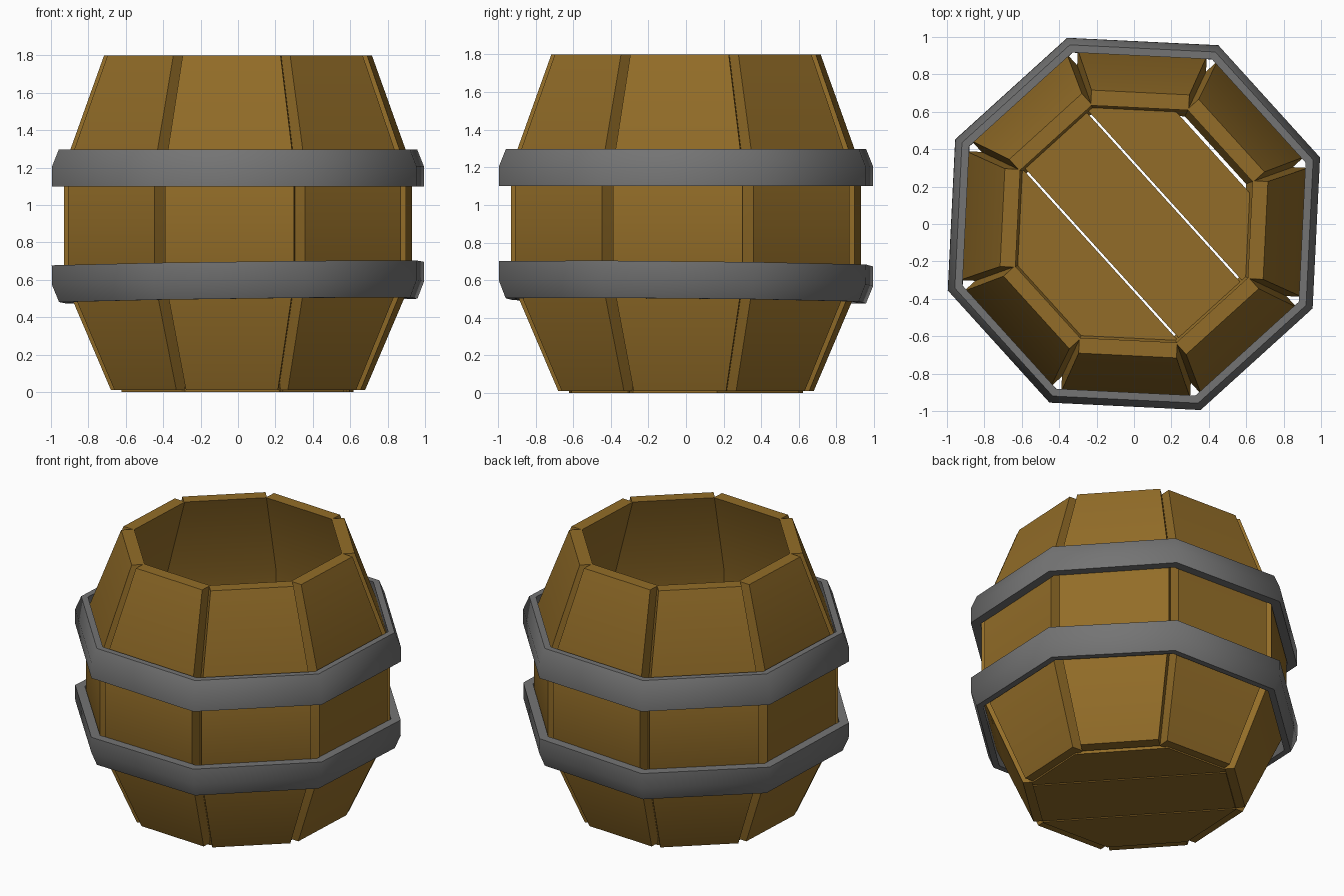
import bpy, bmesh
from math import radians, cos, sin, pi
from mathutils import Vector, Matrix

cube = bpy.data.objects.get("Cube")
if cube:
    bpy.data.objects.remove(cube, do_unlink=True)

TURN = radians(-2.8)      # slight twist of the whole barrel
STEP = pi / 4


def material(name, color):
    m = bpy.data.materials.new(name)
    m.use_nodes = True
    m.diffuse_color = color
    bsdf = m.node_tree.nodes["Principled BSDF"]
    bsdf.inputs["Base Color"].default_value = color
    bsdf.inputs["Roughness"].default_value = 0.8
    return m


wood = material("brown wood", (0.29, 0.152, 0.021, 1))
iron = material("grey iron", (0.175, 0.175, 0.175, 1))


def finish(name, bm, mat, smooth=None):
    bmesh.ops.recalc_face_normals(bm, faces=bm.faces)
    me = bpy.data.meshes.new(name)
    bm.to_mesh(me)
    bm.free()
    me.materials.append(mat)
    ob = bpy.data.objects.new(name, me)
    bpy.context.collection.objects.link(ob)
    if smooth:
        bpy.ops.object.select_all(action="DESELECT")
        ob.select_set(True)
        bpy.context.view_layer.objects.active = ob
        bpy.ops.object.shade_smooth_by_angle(angle=radians(smooth))
    return ob


def skin(bm, loops, closed):
    """Bridge matching vertex loops with quads."""
    n = len(loops)
    for i in range(n if closed else n - 1):
        a, b = loops[i], loops[(i + 1) % n]
        for j in range(len(a)):
            k = (j + 1) % len(a)
            bm.faces.new((a[j], a[k], b[k], b[j]))
    if not closed:
        bm.faces.new(loops[0])
        bm.faces.new(loops[-1])


# Staves: height, outer distance, inner distance, half width
STAVE = [(0.01, 0.668, 0.588, 0.246), (0.6, 0.915, 0.833, 0.345),
         (1.2, 0.915, 0.833, 0.345), (1.8, 0.704, 0.622, 0.262)]
for i in range(8):
    bm = bmesh.new()
    rows = [[bm.verts.new(p) for p in
             ((ro, -h, z), (ro, h, z), (ri, h, z), (ri, -h, z))]
            for z, ro, ri, h in STAVE]
    skin(bm, rows, False)
    bm.transform(Matrix.Rotation(TURN + i * STEP, 4, "Z"))
    finish(f"stave_{i + 1}", bm, wood, 30)

# Floor planks cut from one octagon
R_FLOOR = 0.61 / cos(STEP / 2)
DIAG = STEP + TURN
across = Vector((cos(DIAG), sin(DIAG), 0))
for i, (low, high) in enumerate([(-0.7, -0.244), (-0.232, 0.213), (0.225, 0.57)]):
    bm = bmesh.new()
    ring = [TURN + (k + 0.5) * STEP for k in range(8)]
    bm.faces.new([bm.verts.new((R_FLOOR * cos(a), R_FLOOR * sin(a), 0)) for a in ring])
    for dist, side in ((low, -1), (high, 1)):
        bmesh.ops.bisect_plane(bm, geom=bm.verts[:] + bm.edges[:] + bm.faces[:],
                               plane_co=across * dist, plane_no=across * side,
                               clear_outer=True)
    ext = bmesh.ops.extrude_face_region(bm, geom=bm.faces[:], use_keep_orig=True)
    top = [v for v in ext["geom"] if isinstance(v, bmesh.types.BMVert)]
    bmesh.ops.translate(bm, verts=top, vec=(0, 0, 0.07))
    finish(f"floor_plank_{i + 1}", bm, wood)

# Hoops: closed profile of distance and height, tapering away from the middle
HOOP = [(0.976, -0.1), (0.976, 0.005), (0.94, 0.097),
        (0.9, 0.097), (0.918, 0.005), (0.918, -0.1)]


def hoop(name, z, flip, tilt_x, tilt_y):
    bm = bmesh.new()
    loops = []
    for k in range(8):
        a = TURN + (k + 0.5) * STEP
        loops.append([bm.verts.new((d / cos(STEP / 2) * cos(a),
                                    d / cos(STEP / 2) * sin(a), h * flip))
                      for d, h in HOOP])
    skin(bm, loops, True)
    ob = finish(name, bm, iron, 50)
    ob.location.z = z
    ob.rotation_euler = (tilt_x, tilt_y, 0)


hoop("upper_hoop", 1.2, 1, 0, 0)
hoop("lower_hoop", 0.587, -1, -0.01, -0.013)
